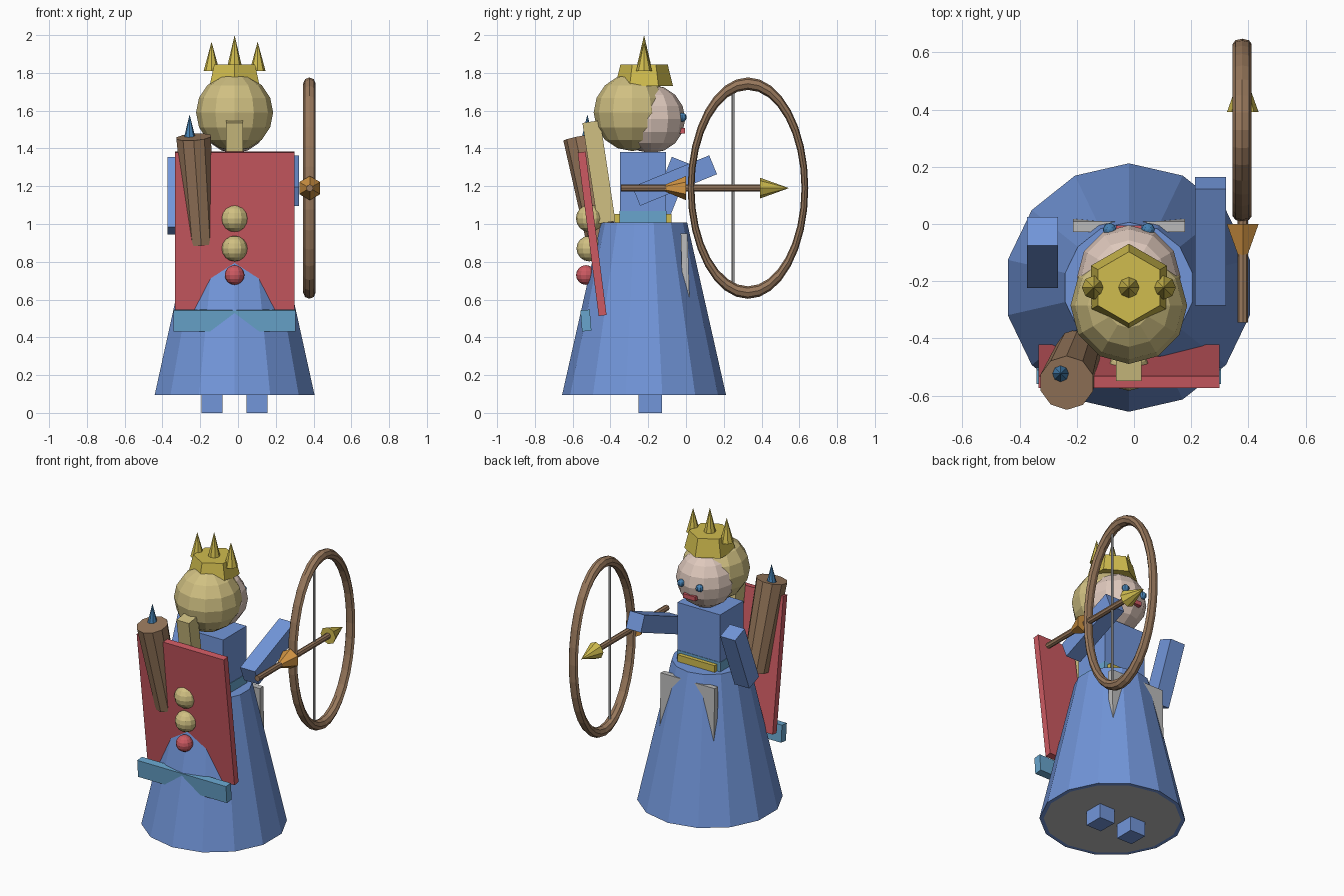
import bpy
import bmesh
from math import pi
from mathutils import Vector

cube = bpy.data.objects.get("Cube")
if cube:
    bpy.data.objects.remove(cube, do_unlink=True)

CX, CY = -0.018, -0.222  # body axis


def srgb(v):
    v /= 255
    return v / 12.92 if v <= 0.04 else ((v + 0.055) / 1.055) ** 2.4


def material(name, r, g, b):
    m = bpy.data.materials.new(name)
    m.use_nodes = True
    colour = (srgb(r), srgb(g), srgb(b), 1)
    m.diffuse_color = colour
    m.node_tree.nodes["Principled BSDF"].inputs["Base Color"].default_value = colour
    return m


BLUE = material("dress blue", 114, 150, 218)
GREY = material("pale grey", 188, 188, 188)
YELLOW = material("gold", 208, 188, 78)
TAN = material("blonde", 208, 192, 130)
SKIN = material("skin", 222, 200, 188)
RED = material("cape red", 205, 90, 98)
TEAL = material("sash teal", 104, 165, 205)
BROWN = material("wood brown", 152, 120, 92)
ORANGE = material("feather orange", 212, 150, 68)
EYE = material("eye blue", 70, 130, 180)


def finish(name, bm, mat, loc=(0, 0, 0), rot=(0, 0, 0)):
    mesh = bpy.data.meshes.new(name)
    bm.to_mesh(mesh)
    bm.free()
    mesh.materials.append(mat)
    ob = bpy.data.objects.new(name, mesh)
    ob.location, ob.rotation_euler = loc, rot
    bpy.context.collection.objects.link(ob)
    return ob


def box(name, mat, loc, size, tilt=0):
    bm = bmesh.new()
    bmesh.ops.create_cube(bm, size=1)
    bmesh.ops.scale(bm, vec=size, verts=bm.verts)
    return finish(name, bm, mat, loc, (tilt, 0, 0))


def ball(name, mat, loc, r, segments=12, rings=8):
    bm = bmesh.new()
    bmesh.ops.create_uvsphere(bm, u_segments=segments, v_segments=rings, radius=r)
    return finish(name, bm, mat, loc)


def cone(name, mat, start, end, r1, r2, sides=8):
    """Tapered prism running from one point to another."""
    a, b = Vector(start), Vector(end)
    bm = bmesh.new()
    bmesh.ops.create_cone(bm, cap_ends=True, segments=sides, radius1=r1,
                          radius2=r2, depth=(b - a).length)
    turn = Vector((0, 0, 1)).rotation_difference(b - a)
    return finish(name, bm, mat, (a + b) / 2, turn.to_euler())


# Skirt with a grey underside
skirt = cone("skirt", BLUE, (CX, CY, 0.095), (CX, CY, 1.008), 0.434, 0.228, 14)
skirt.data.materials.append(GREY)
bm = bmesh.new()
bm.from_mesh(skirt.data)
under = [f for f in bm.faces if f.normal.z < -0.9]
bmesh.ops.inset_region(bm, faces=under, thickness=0.025)
for f in under:
    f.material_index = 1
bm.to_mesh(skirt.data)
bm.free()

# Body
for side, label in ((-1, "right"), (1, "left")):
    box(label + "_foot", BLUE, (CX + 0.119 * side, -0.19, 0.05), (0.111, 0.125, 0.1))
box("torso", BLUE, (CX, -0.228, 1.2), (0.31, 0.242, 0.36))
box("belt", TEAL, (CX, -0.228, 1.038), (0.316, 0.248, 0.062))
box("buckle", YELLOW, (CX, -0.228, 1.03), (0.27, 0.3, 0.045))
box("apron", GREY, (CX, -0.004, 0.75), (0.392, 0.036, 0.4), 0.03)
box("lowered_arm", BLUE, (-0.32, -0.099, 1.15), (0.108, 0.108, 0.4), -0.38)
box("raised_arm", BLUE, (0.268, -0.06, 1.23), (0.108, 0.44, 0.108), 0.39)

# Head and face
ball("head", SKIN, (CX, -0.185, 1.556), 0.181)
ball("hair", TAN, (CX, -0.285, 1.59), 0.204)
for side, label in ((-1, "right"), (1, "left")):
    ball(label + "_eye", EYE, (CX + 0.067 * side, -0.02, 1.565), 0.024, 8, 6)
box("mouth", RED, (CX, -0.025, 1.493), (0.09, 0.04, 0.028))

# Crown
cone("crown_band", YELLOW, (CX, CY, 1.73), (CX, CY, 1.845), 0.153, 0.125, 6)
for x, base, tip in ((-0.122, 1.81, 1.965), (0, 1.82, 2.0), (0.122, 1.81, 1.965)):
    cone("crown_spike", YELLOW, (CX + x, CY, base), (CX + x, CY, tip), 0.042, 0)

# Long plait
box("plait_top", TAN, (CX, -0.461, 1.275), (0.09, 0.095, 0.54), 0.15)
ball("plait_upper_bead", TAN, (CX, -0.51, 1.03), 0.073)
ball("plait_lower_bead", TAN, (CX, -0.512, 0.87), 0.068)
ball("plait_tie", RED, (CX, -0.53, 0.73), 0.052)

# Cape and hem band
box("cape", RED, (CX, -0.497, 0.948), (0.633, 0.042, 0.872), 0.128)
box("cape_hem", TEAL, (CX, -0.53, 0.489), (0.645, 0.05, 0.112), 0.08)

# Quiver
cone("quiver", BROWN, (-0.195, -0.445, 0.9), (-0.235, -0.555, 1.46), 0.08, 0.096, 10)
cone("quiver_arrow_tip", EYE, (-0.256, -0.522, 1.45), (-0.256, -0.522, 1.58), 0.032, 0)

# Bow
bpy.ops.mesh.primitive_torus_add(major_segments=32, minor_segments=8,
                                 major_radius=0.553, minor_radius=0.033,
                                 location=(0.378, 0.328, 1.19),
                                 rotation=(0, pi / 2, 0))
bow = bpy.context.object
bow.name = "bow"
bow.scale = (1, 0.545, 1)
bow.data.materials.append(BROWN)
cone("bow_string", GREY, (0.378, 0.25, 0.65), (0.378, 0.25, 1.73), 0.008, 0.008, 6)

# Arrow
AX, AZ = 0.38, 1.19
cone("arrow_shaft", BROWN, (AX, -0.344, AZ), (AX, 0.42, AZ), 0.019, 0.019)
cone("arrow_head", YELLOW, (AX, 0.392, AZ), (AX, 0.545, AZ), 0.055, 0)
cone("arrow_feather", ORANGE, (AX, -0.155, AZ), (AX, 0, AZ), 0, 0.064, 6)
